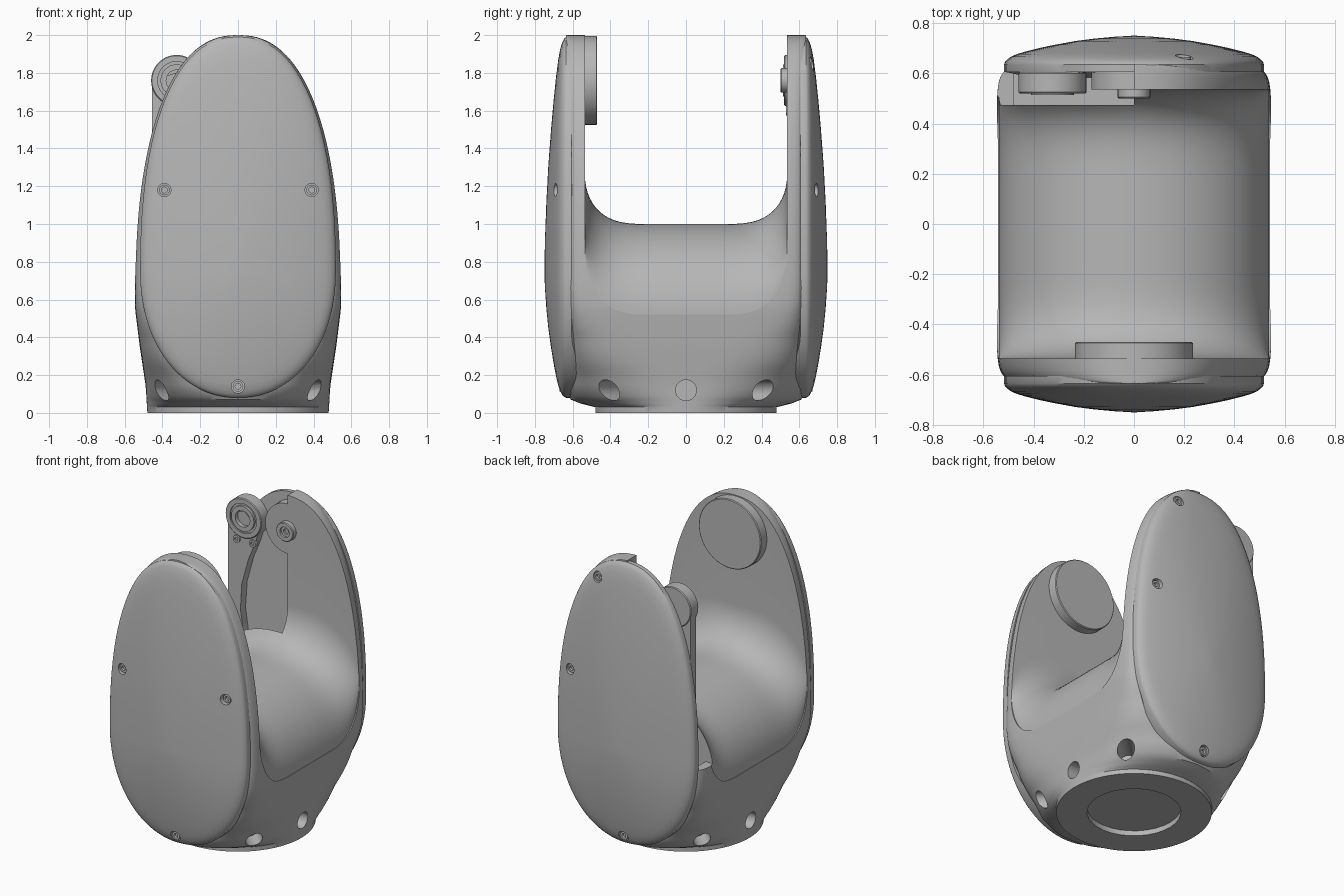
import bpy, bmesh, math
from math import sin, cos, pi, sqrt
from mathutils import Vector

cube = bpy.data.objects.get("Cube")
if cube:
    bpy.data.objects.remove(cube, do_unlink=True)

grey = bpy.data.materials.new("satin_grey")
grey.use_nodes = True
COLOUR = (0.47, 0.47, 0.47, 1)
grey.diffuse_color = COLOUR
grey.node_tree.nodes["Principled BSDF"].inputs["Base Color"].default_value = COLOUR


def loft(name, rings):
    """Skin a list of equal-length point rings and cap both ends."""
    bm = bmesh.new()
    loops = [[bm.verts.new(p) for p in ring] for ring in rings]
    n = len(loops[0])
    for a, b in zip(loops, loops[1:]):
        for i in range(n):
            j = (i + 1) % n
            bm.faces.new((a[i], a[j], b[j], b[i]))
    bm.faces.new(loops[0][::-1])
    bm.faces.new(loops[-1])
    bmesh.ops.recalc_face_normals(bm, faces=bm.faces)
    mesh = bpy.data.meshes.new(name)
    bm.to_mesh(mesh)
    bm.free()
    mesh.materials.append(grey)
    obj = bpy.data.objects.new(name, mesh)
    bpy.context.collection.objects.link(obj)
    return obj


def lathe(name, x, z, profile, steps=48):
    """Turn (radius, y) points about an axis parallel to y."""
    return loft(name, [[(x + r * cos(2 * pi * i / steps), y, z + r * sin(2 * pi * i / steps))
                        for i in range(steps)] for r, y in profile])


def box(name, lo, hi):
    return loft(name, [[(lo[0], lo[1], z), (hi[0], lo[1], z), (hi[0], hi[1], z), (lo[0], hi[1], z)]
                       for z in (lo[2], hi[2])])


def rod(name, start, end, radius):
    start, end = Vector(start), Vector(end)
    turn = (end - start).to_track_quat('Z', 'Y')
    ring = [turn @ Vector((radius * cos(i * pi / 16), radius * sin(i * pi / 16), 0)) for i in range(32)]
    return loft(name, [[p + c for p in ring] for c in (start, end)])


def cut(obj, cutter):
    cutter.hide_render = True
    mod = obj.modifiers.new("cut", 'BOOLEAN')
    mod.operation, mod.solver, mod.object = 'DIFFERENCE', 'EXACT', cutter
    bpy.context.view_layer.objects.active = obj
    bpy.ops.object.modifier_apply(modifier=mod.name)
    bpy.data.objects.remove(cutter, do_unlink=True)


def lerp(table, t):
    for (a, u), (b, v) in zip(table, table[1:]):
        if t <= b:
            return u + (v - u) * max(0, t - a) / (b - a)
    return table[-1][1]


def power(v, p):
    return math.copysign(abs(v) ** p, v)


# Yoke body: round foot growing into a boxy, egg-topped block
WIDTH = [(0, .48), (.15, .49), (.35, .52), (.55, .545), (.6, .547)]
DEPTH = [(0, .48), (.03, .48), (.05, .56), (.07, .61), (.12, .635)]
SQUARE = [(0, 2), (.06, 2), (.2, 3), (.4, 6), (.65, 14)]


def body_ring(z):
    w = lerp(WIDTH, z)
    if z > .6:
        w = max(.01, w * max(0, 1 - ((z - .6) / 1.4) ** 2.35) ** (1 / 2.35))
    d, p = lerp(DEPTH, z), 2 / lerp(SQUARE, z)
    return [(w * power(cos(t), p), d * power(sin(t), p), z)
            for t in (2 * pi * (i + .5) / 112 for i in range(112))]


levels = [0, .03, .04, .05, .06, .07, .09, .12] + [.15 + .03 * i for i in range(15)]
levels += [.6 + 1.4 * sin(pi / 2 * i / 36) for i in range(1, 37)]
body = loft("yoke_body", [body_ring(z) for z in levels])


# Saddle cutter: filleted channel over an arched floor
def saddle_ring(x):
    u = min(1, abs(x) / .538)
    floor = .52 + .48 * sqrt(1 - u * u)
    rise = .25 + .1 * u
    ring = [(x, .535, 2.3), (x, -.535, 2.3)]
    for i in range(41):
        y = .535 * sin((i / 20 - 1) * pi / 2)
        t = min(1, max(0, abs(y) - .2) / .335)
        ring.append((x, y, floor + rise * (1 - sqrt(1 - t ** 3))))
    return ring


cut(body, loft("saddle_cutter", [saddle_ring(x) for x in
    [-.7] + [.538 * sin(pi / 2 * i / 24) for i in range(-24, 25)] + [.7]]))

# Side bay for the link with a low outer sill, foot recess and ring of foot holes
cut(body, box("bay_cutter", (-.48, .475, .55), (0, .7, 2.2)))
cut(body, box("sill_cutter", (-.7, .475, .7), (-.47, .7, 2.2)))
cut(body, rod("foot_cutter", (0, 0, -.1), (0, 0, .035), .29))
for degrees in (0, 45, 135, 180, 225, 315):
    c, s = cos(math.radians(degrees)), sin(math.radians(degrees))
    cut(body, rod("hole_cutter", (.4 * c, .4 * s, .12), (.9 * c, .9 * s, .12), .055))


# Domed egg-shaped covers
def egg(t):
    n, h = (2.3, 1.24) if sin(t) > 0 else (2.1, .67)
    return .518 * power(cos(t), 2 / n), h * power(sin(t), 2 / n)


def cover(name, side, screws):
    outline = [egg(2 * pi * i / 96) for i in range(96)]
    rings = [[(x, side * (.605 - .075 * max(0, 1 - (z + .67) / .3)), z + .75) for x, z in outline]]
    for s, y in ((1, .635), (.992, .646), (.975, .656), (.945, .667), (.9, .677), (.83, .688),
                 (.72, .702), (.6, .715), (.45, .729), (.3, .739), (.15, .746), (.02, .75)):
        rings.append([(x * s, side * y, z * s + .75) for x, z in outline])
    shell = loft(name, rings)
    for x, z in screws:
        s = sqrt((x / .518) ** 2 + ((z - .75) / (1.24 if z > .75 else .67)) ** 2)
        y = .75 - .075 * s
        cut(shell, rod("screw_cutter", (x, side * (y - .03), z), (x, side * .9, z), .035))
        lathe(name + "_screw", x, z, [(.028, side * (y - .04)), (.028, side * (y - .012)),
                                      (.015, side * (y - .012)), (.015, side * (y - .03))], 24)


cover("front_cover", -1, [(-.39, 1.18), (.39, 1.18), (0, .14)])
cover("back_cover", 1, [(.2, 1.85), (.39, 1.18), (0, .14)])

# Front pivot disc
lathe("front_pivot_disc", 0, 1.76, [(.235, -.56), (.235, -.475), (.23, -.47)], 64)

# Back pivot: rounded wall lobe with a bored boss
lathe("back_pivot_lobe", 0, 1.77, [(.17, .635), (.17, .536)], 64)
lathe("back_pivot_boss", 0, 1.76, [(.065, .54), (.065, .505), (.06, .5), (.035, .5), (.035, .515),
                                  (.018, .515), (.018, .53)], 32)

# Link arm with bearing head
edge = [(-.455, .54), (-.455, 1.76), (-.33, 1.8), (-.22, 1.7), (-.25, 1.6), (-.3, 1.48),
        (-.35, 1.3), (-.36, 1.12), (-.33, .95), (-.28, .8), (-.25, .7), (-.25, .54)]
loft("link_arm", [[(x, y, z) for x, z in edge] for y in (.54, .6)])
lathe("link_bearing", -.325, 1.76, [(.1, .605), (.13, .605), (.135, .6), (.135, .525), (.13, .52),
      (.1, .52), (.1, .53), (.085, .53), (.085, .513), (.055, .513), (.055, .59)])
for dx in (-.06, .06):
    lathe("link_bolt", -.325 + dx, 1.6, [(.025, .56), (.025, .53), (.012, .53), (.012, .54)], 20)

# Smooth shading with crisp edges
bpy.ops.object.select_all(action='DESELECT')
for obj in bpy.context.scene.objects:
    if obj.type == 'MESH' and grey.name in obj.data.materials:
        obj.select_set(True)
        bpy.context.view_layer.objects.active = obj
bpy.ops.object.shade_smooth_by_angle(angle=math.radians(32))
